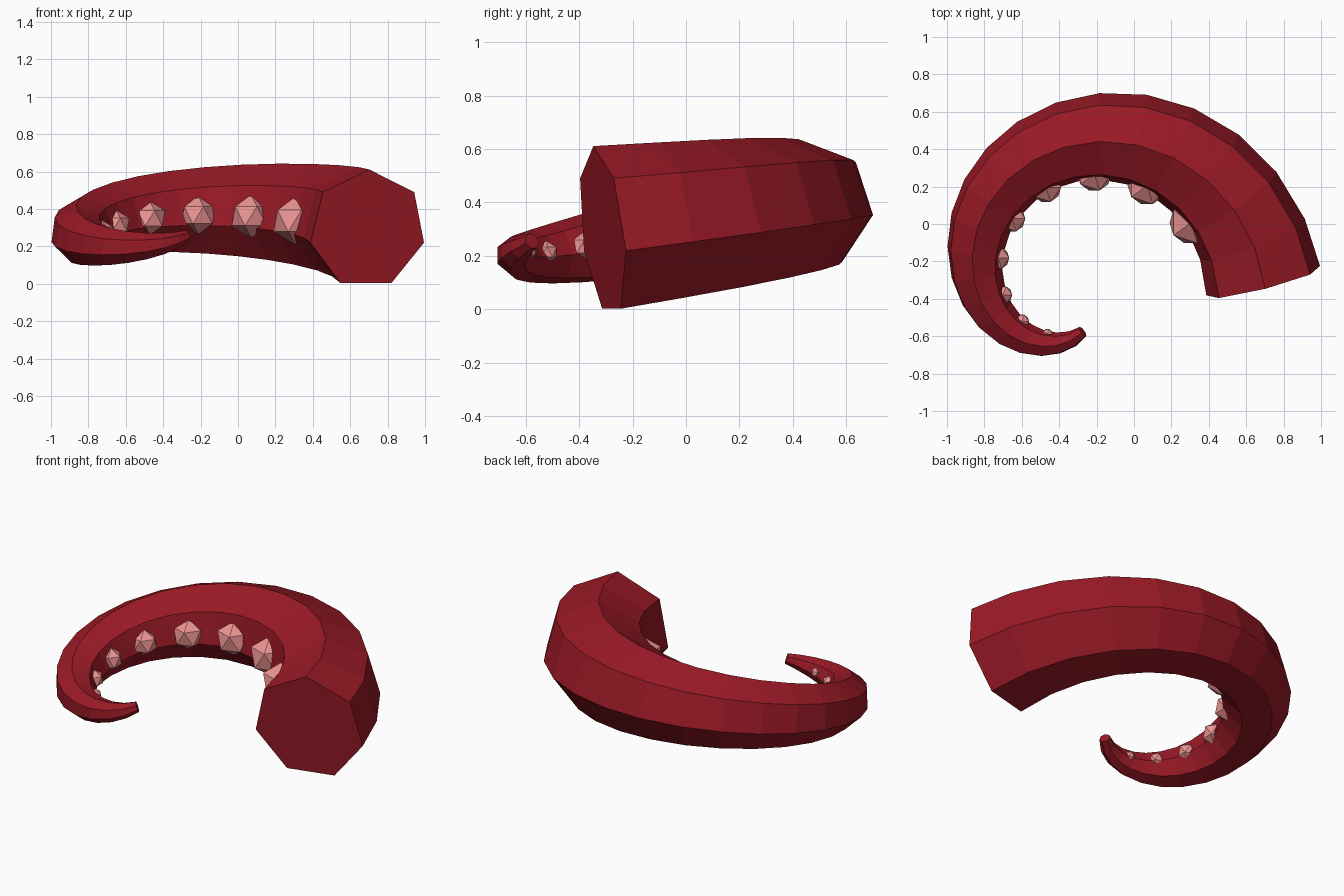
import bpy, bmesh
from math import sin, cos, pi, radians
from mathutils import Vector

if "Cube" in bpy.data.objects:
    bpy.data.objects.remove(bpy.data.objects["Cube"])

RINGS, SIDES = 22, 7


def material(name, color):
    m = bpy.data.materials.new(name)
    m.diffuse_color = (*color, 1)
    m.use_nodes = True
    m.node_tree.nodes["Principled BSDF"].inputs["Base Color"].default_value = m.diffuse_color
    return m


def add_object(name, bm, mat):
    mesh = bpy.data.meshes.new(name)
    bmesh.ops.recalc_face_normals(bm, faces=bm.faces)
    bm.to_mesh(mesh)
    bm.free()
    mesh.materials.append(mat)
    obj = bpy.data.objects.new(name, mesh)
    bpy.context.collection.objects.link(obj)
    return obj


# Spiral centre line that rises, dips and lifts again at the tip
def path(t):
    w = t + 0.0185 * sin(pi * t)
    a = radians(1.6 + 270 * w)
    r = 0.973 - 0.472 * w - 0.263 * w * w
    return Vector((-0.28 + r * cos(a), -0.338 + r * sin(a),
                   0.291 + 0.095 * sin(2 * pi * 0.94 * t)))


def thickness(t):
    return 0.322 - 0.291 * t


red = material("dark_red", (0.32, 0.01, 0.019))
pink = material("pink", (0.85, 0.3, 0.29))

# Frames carried along the path without twisting
points = [path(i / (RINGS - 1)) for i in range(RINGS)]
frames = []
up = Vector((0, 0, 1))
for i in range(RINGS):
    tangent = (points[min(i + 1, RINGS - 1)] - points[max(i - 1, 0)]).normalized()
    if frames:
        up = frames[-1][2].rotation_difference(tangent) @ up
    up = (up - tangent * up.dot(tangent)).normalized()
    frames.append((tangent.cross(up), up, tangent))

# Tapering seven-sided arm
bm = bmesh.new()
rings = []
for i, (p, (out, up, _)) in enumerate(zip(points, frames)):
    r = thickness(i / (RINGS - 1))
    angles = [pi / 2 + 2 * pi * k / SIDES for k in range(SIDES)]
    rings.append([bm.verts.new(p + r * (cos(a) * out + sin(a) * up)) for a in angles])
for a, b in zip(rings, rings[1:]):
    for k in range(SIDES):
        n = (k + 1) % SIDES
        bm.faces.new((a[k], a[n], b[n], b[k]))
bm.faces.new(rings[0])
bm.faces.new(rings[-1])
add_object("tentacle_arm", bm, red)

# Suckers along the inner side, just past every second ring
for n, i in enumerate(range(2, 20, 2)):
    t = (i + 0.3) / (RINGS - 1)
    r = thickness(t)
    out = frames[i][0].lerp(frames[i + 1][0], 0.3)
    bm = bmesh.new()
    bmesh.ops.create_icosphere(bm, subdivisions=1, radius=0.44 * r)
    obj = add_object(f"sucker_{n + 1}", bm, pink)
    obj.location = path(t) - out * 0.83 * r
